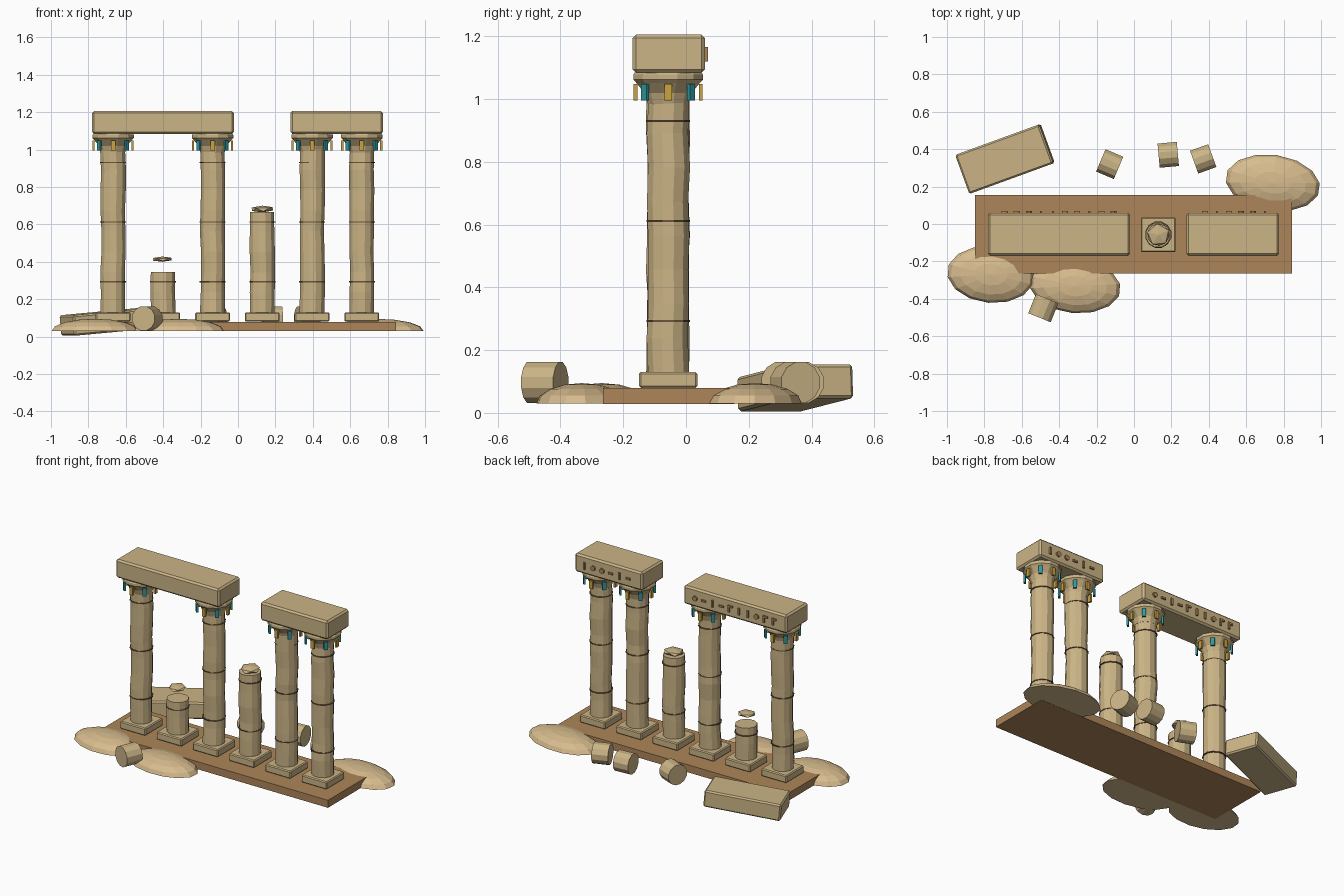
import bpy, bmesh, math, random
from mathutils import Vector, Matrix, Euler

random.seed(4)
cube = bpy.data.objects.get("Cube")
if cube:
    bpy.data.objects.remove(cube)


def material(name, r, g, b):
    m = bpy.data.materials.new(name)
    m.diffuse_color = (r, g, b, 1)
    m.use_nodes = True
    for n in m.node_tree.nodes:
        if n.type == 'BSDF_PRINCIPLED':
            n.inputs["Base Color"].default_value = (r, g, b, 1)
    return m


STONE = material("sandstone", 0.60, 0.46, 0.24)
SAND = material("pale sand", 0.68, 0.50, 0.27)
EARTH = material("brown earth", 0.42, 0.24, 0.10)
JOINT = material("dark joint", 0.15, 0.09, 0.045)
GOLD = material("gold paint", 0.60, 0.36, 0.05)
TEAL = material("teal paint", 0.03, 0.32, 0.35)
AXIS_Y = -0.057


def finish(name, bm, mat):
    bmesh.ops.recalc_face_normals(bm, faces=bm.faces)
    me = bpy.data.meshes.new(name)
    bm.to_mesh(me)
    bm.free()
    me.materials.append(mat)
    ob = bpy.data.objects.new(name, me)
    bpy.context.collection.objects.link(ob)
    return ob


def box(name, loc, size, mat, bevel=0, rot=(0, 0, 0)):
    bm = bmesh.new()
    bmesh.ops.create_cube(bm, size=1)
    bmesh.ops.scale(bm, vec=size, verts=bm.verts)
    if bevel:
        bmesh.ops.bevel(bm, geom=bm.edges[:], offset=bevel, segments=1, affect='EDGES')
    ob = finish(name, bm, mat)
    ob.location, ob.rotation_euler = loc, rot
    return ob


def lathe(name, profile, sides, loc, mat, jitter=0):
    """Stack rings of (radius, height), with an optional sideways shift of each ring."""
    bm = bmesh.new()
    rings = []
    for r, z in profile:
        dx, dy = random.uniform(-jitter, jitter), random.uniform(-jitter, jitter)
        rings.append([bm.verts.new((dx + r * math.cos(a), dy + r * math.sin(a), z))
                      for a in (2 * math.pi * (i + 0.5) / sides for i in range(sides))])
    for lo, hi in zip(rings, rings[1:]):
        for i in range(sides):
            j = (i + 1) % sides
            bm.faces.new((lo[i], lo[j], hi[j], hi[i]))
    bm.faces.new(rings[0])
    bm.faces.new(rings[-1])
    ob = finish(name, bm, mat)
    ob.location = loc
    return ob


def column(name, x, top):
    box(name + "_plinth", (x, AXIS_Y, 0.105), (0.186, 0.186, 0.05), STONE, 0.006)
    # weathered shaft
    steps = max(2, round((top - 0.13) / 0.11))
    heights = [0.13 + (top - 0.13) * i / steps for i in range(steps + 1)]
    lathe(name + "_shaft", [(random.uniform(0.066, 0.070), z) for z in heights],
          12, (x, AXIS_Y, 0), STONE, 0.003)
    # drum joints
    for z in (0.293, 0.612, 0.93):
        if z < top:
            lathe(name + "_joint", [(0.072, z - 0.003), (0.072, z + 0.003)],
                  12, (x, AXIS_Y, 0), JOINT)


def capital(name, x):
    lathe(name + "_capital", [(0.067, 0.985), (0.078, 1.02), (0.105, 1.052),
                              (0.115, 1.062), (0.115, 1.078), (0.110, 1.085)],
          12, (x, AXIS_Y, 0), STONE)
    # painted leaves, alternating colours
    for i in range(8):
        a = i * math.pi / 4
        box(name + "_leaf", (x + 0.104 * math.cos(a), AXIS_Y + 0.104 * math.sin(a), 1.022),
            (0.012, 0.024, 0.052), TEAL if i % 2 else GOLD, 0, (0, 0, a))


def broken_top(name, x, z, size):
    bm = bmesh.new()
    bmesh.ops.create_icosphere(bm, subdivisions=1, radius=1)
    bmesh.ops.scale(bm, vec=size, verts=bm.verts)
    ob = finish(name, bm, STONE)
    ob.location, ob.rotation_euler = (x, AXIS_Y, z), (0.05, -0.04, 0.4)


def mound(name, x, y, rx, ry, turn):
    bm = bmesh.new()
    bmesh.ops.create_uvsphere(bm, u_segments=14, v_segments=8, radius=1)
    cut = bmesh.ops.bisect_plane(bm, geom=bm.verts[:] + bm.edges[:] + bm.faces[:],
                                 plane_co=(0, 0, 0), plane_no=(0, 0, 1), clear_inner=True)
    rim = [e for e in bm.edges if e.is_boundary]
    bmesh.ops.contextual_create(bm, geom=rim)
    bmesh.ops.scale(bm, vec=(rx, ry, 0.065), verts=bm.verts)
    ob = finish(name, bm, SAND)
    ob.location, ob.rotation_euler = (x, y, 0.03), (0, 0, math.radians(turn))


def fallen_drum(name, x, y, direction, length):
    ob = lathe(name, [(0.067, -length / 2), (0.067, length / 2)], 12, (x, y, 0.097), STONE)
    ob.rotation_euler = Vector(direction).to_track_quat('Z', 'Y').to_euler()


def glyphs(name, start, step, pattern):
    """Raised signs on the back of a lintel: o = disc, - = bar, l = post, r = hooked post."""
    y, z = 0.063, 1.143
    for i, sign in enumerate(pattern):
        x = start - i * step
        if sign == "o":
            ob = lathe(name, [(0.017, -0.007), (0.017, 0.007)], 8, (x, y, z), EARTH)
            ob.rotation_euler = (math.pi / 2, 0, 0)
        elif sign == "-":
            box(name, (x, y, z), (0.032, 0.014, 0.012), EARTH)
        else:
            hook = sign == "r"
            box(name, (x + 0.010 * hook, y, z), (0.012, 0.014, 0.045), EARTH)
            if hook:
                box(name, (x - 0.006, y, z + 0.016), (0.022, 0.014, 0.012), EARTH)


# Base
box("base_slab", (-0.002, -0.055, 0.054), (1.695, 0.42, 0.05), EARTH)

# Row of columns, two of them broken
for i, top in enumerate((1.0, 0.345, 1.0, 0.665, 1.0, 1.0)):
    x = -0.668 + i * 0.266
    column(f"column_{i + 1}", x, top)
    if top == 1.0:
        capital(f"column_{i + 1}", x)
broken_top("short_column_fragment", -0.405, 0.414, (0.058, 0.058, 0.014))
broken_top("tall_column_fragment", 0.13, 0.682, (0.066, 0.066, 0.018))

# Lintels with raised signs on the back
for side, x0, x1 in (("right", -0.78, -0.022), ("left", 0.28, 0.775)):
    box(side + "_lintel", ((x0 + x1) / 2, -0.055, 1.145), (x1 - x0, 0.23, 0.122), STONE, 0.011)
glyphs("right_lintel_sign", -0.11, 0.0645, "o-l-rllorr")
glyphs("left_lintel_sign", 0.70, 0.064, "loo-l-")

# Sand drifts
mound("front_right_mound", -0.765, -0.27, 0.235, 0.152, -5)
mound("front_middle_mound", -0.315, -0.332, 0.245, 0.145, -5)
mound("back_left_mound", 0.742, 0.22, 0.255, 0.15, -8)

# Fallen pieces
box("fallen_lintel", (-0.69, 0.348, 0.08), (0.48, 0.222, 0.11), STONE, 0.009,
    (0, math.radians(-5), math.radians(20)))
fallen_drum("fallen_drum_1", -0.485, -0.45, (0.375, 0.927, 0), 0.11)
fallen_drum("fallen_drum_2", -0.13, 0.32, (0.92, -0.39, 0), 0.103)
fallen_drum("fallen_drum_3", 0.183, 0.37, (0.995, 0.09, 0), 0.103)
fallen_drum("fallen_drum_4", 0.37, 0.348, (0.94, 0.34, 0), 0.103)
